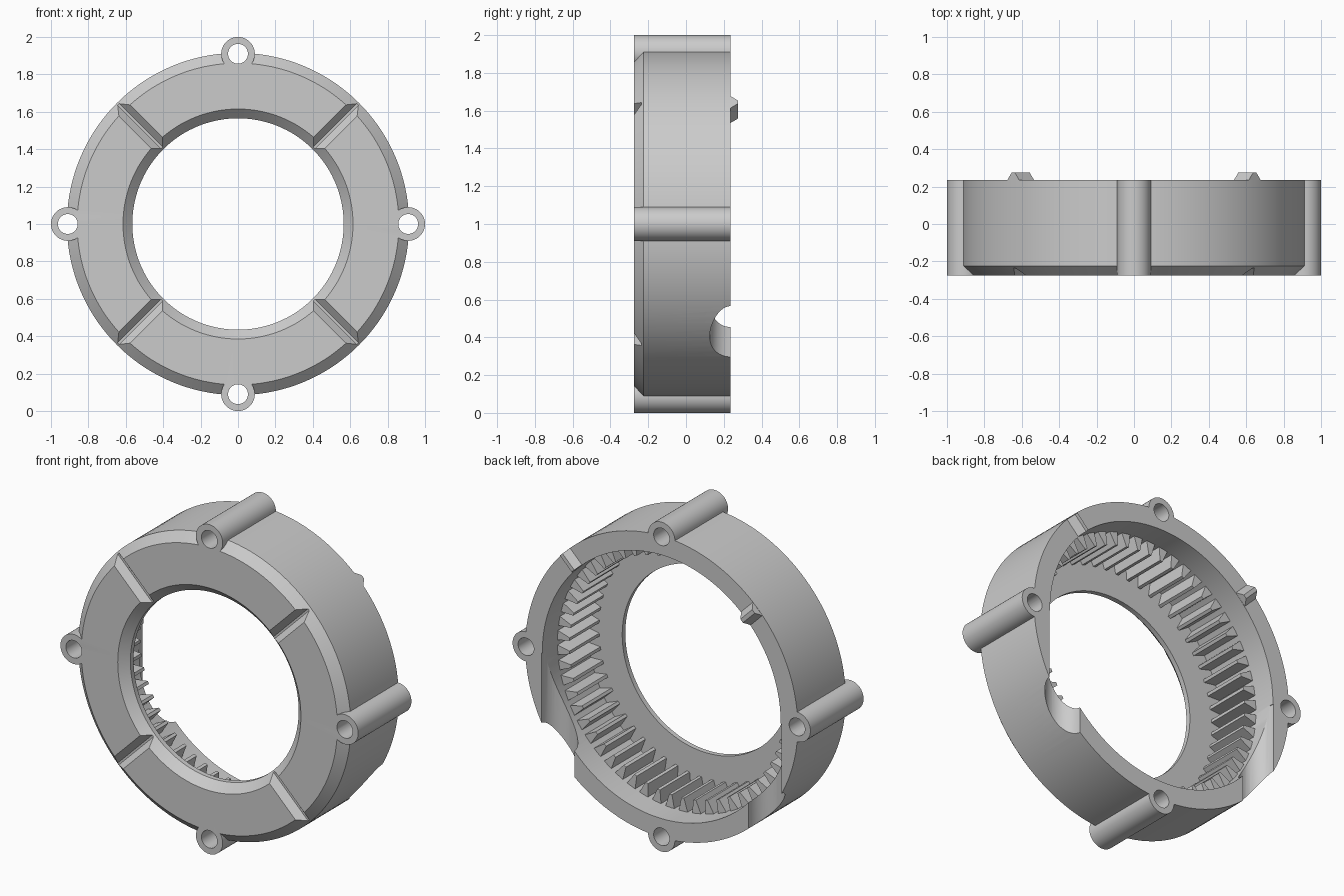
import bpy, bmesh
from math import sin, cos, pi, radians
from mathutils import Matrix, Vector

if "Cube" in bpy.data.objects:
    bpy.data.objects.remove(bpy.data.objects["Cube"])

CZ = 1.0                    # height of the ring axis
FRONT, BACK = -0.275, 0.235
BORE, OUTER = 0.80, 0.915
FLOOR = -0.195


def finish(name, bm):
    bmesh.ops.recalc_face_normals(bm, faces=bm.faces[:])
    me = bpy.data.meshes.new(name)
    bm.to_mesh(me)
    bm.free()
    ob = bpy.data.objects.new(name, me)
    bpy.context.collection.objects.link(ob)
    return ob


def lathe(name, profile, n):
    """Revolve a closed (radius, y) profile around the y axis."""
    bm = bmesh.new()
    rings = [[bm.verts.new((r * cos(2 * pi * i / n), y, CZ + r * sin(2 * pi * i / n)))
              for r, y in profile] for i in range(n)]
    m = len(profile)
    for i in range(n):
        a, b = rings[i], rings[(i + 1) % n]
        for j in range(m):
            k = (j + 1) % m
            bm.faces.new((a[j], a[k], b[k], b[j]))
    return finish(name, bm)


def add_rod(bm, a, b, radius, n=40):
    """Cylinder between two points."""
    a, b = Vector(a), Vector(b)
    d = b - a
    mat = Matrix.Translation((a + b) / 2) @ d.to_track_quat('Z', 'Y').to_matrix().to_4x4()
    bmesh.ops.create_cone(bm, cap_ends=True, segments=n, radius1=radius, radius2=radius,
                          depth=d.length, matrix=mat)


def add_prism(bm, section, ends, angle, along_radius=True):
    """Extrude a section; (t, y) along the radius, or (r, t) along y."""
    rad = Vector((cos(angle), 0, sin(angle)))
    tan = Vector((-sin(angle), 0, cos(angle)))
    loops = []
    for e in ends:
        if along_radius:
            pts = [rad * e + tan * t + Vector((0, y, CZ)) for t, y in section]
        else:
            pts = [rad * r + tan * t + Vector((0, e, CZ)) for r, t in section]
        loops.append([bm.verts.new(p) for p in pts])
    a, b = loops
    bm.faces.new(a)
    bm.faces.new(b)
    for i in range(len(a)):
        j = (i + 1) % len(a)
        bm.faces.new((a[i], a[j], b[j], b[i]))


def boolean(target, bm, op):
    other = finish("helper", bm)
    mod = target.modifiers.new(op, 'BOOLEAN')
    mod.operation, mod.solver, mod.object = op, 'MANIFOLD', other
    bpy.context.view_layer.objects.active = target
    bpy.ops.object.modifier_apply(modifier=mod.name)
    bpy.data.objects.remove(other)


# Chamfered ring shell with floor and bore
housing = lathe("ring_housing", [
    (BORE, BACK), (OUTER, BACK), (OUTER, -0.225), (0.86, FRONT),
    (0.615, FRONT), (0.565, -0.225), (0.565, FLOOR), (BORE, FLOOR)], 144)

# Vertical half-round channels leaving the bore at the lower sides
bm = bmesh.new()
for s in (-1, 1):
    add_rod(bm, (s * 0.695, BACK + 0.0007, -0.2), (s * 0.695, BACK + 0.0007, CZ - 0.01), 0.11, 48)
boolean(housing, bm, 'DIFFERENCE')

# Diagonal V grooves across the front face
bm = bmesh.new()
for k in range(4):
    add_prism(bm, [(-0.06, FRONT - 0.02), (0.06, FRONT - 0.02),
                   (0.006, FRONT + 0.04), (-0.006, FRONT + 0.04)],
              (0.5, 1.0), radians(45 + 90 * k))
boolean(housing, bm, 'DIFFERENCE')

# Matching keys on the upper back rim
bm = bmesh.new()
for deg in (45, 135):
    add_prism(bm, [(-0.045, BACK - 0.02), (-0.045, BACK), (-0.012, BACK + 0.04),
                   (0.012, BACK + 0.04), (0.045, BACK), (0.045, BACK - 0.02)],
              (0.801, 0.913), radians(deg))
boolean(housing, bm, 'UNION')

# Four screw lugs with through holes
spots = [(0.91 * cos(k * pi / 2), CZ + 0.91 * sin(k * pi / 2)) for k in range(4)]
for op, y0, y1, radius in (('UNION', FRONT, BACK, 0.09), ('DIFFERENCE', -0.5, 0.5, 0.053)):
    bm = bmesh.new()
    for x, z in spots:
        add_rod(bm, (x, y0, z), (x, y1, z), radius)
    boolean(housing, bm, op)

# Internal gear teeth around the bore
TEETH = 56
bm = bmesh.new()
for i in range(TEETH):
    add_prism(bm, [(0.81, -0.032), (0.72, -0.009), (0.72, 0.009), (0.81, 0.032)],
              (FLOOR - 0.005, 0.09), 2 * pi * (i + 0.5) / TEETH, False)
teeth = finish("ring_gear_teeth", bm)

# Smooth round walls, sharp edges kept
bpy.ops.object.select_all(action='DESELECT')
housing.select_set(True)
bpy.context.view_layer.objects.active = housing
bpy.ops.object.shade_smooth_by_angle(angle=radians(25))
